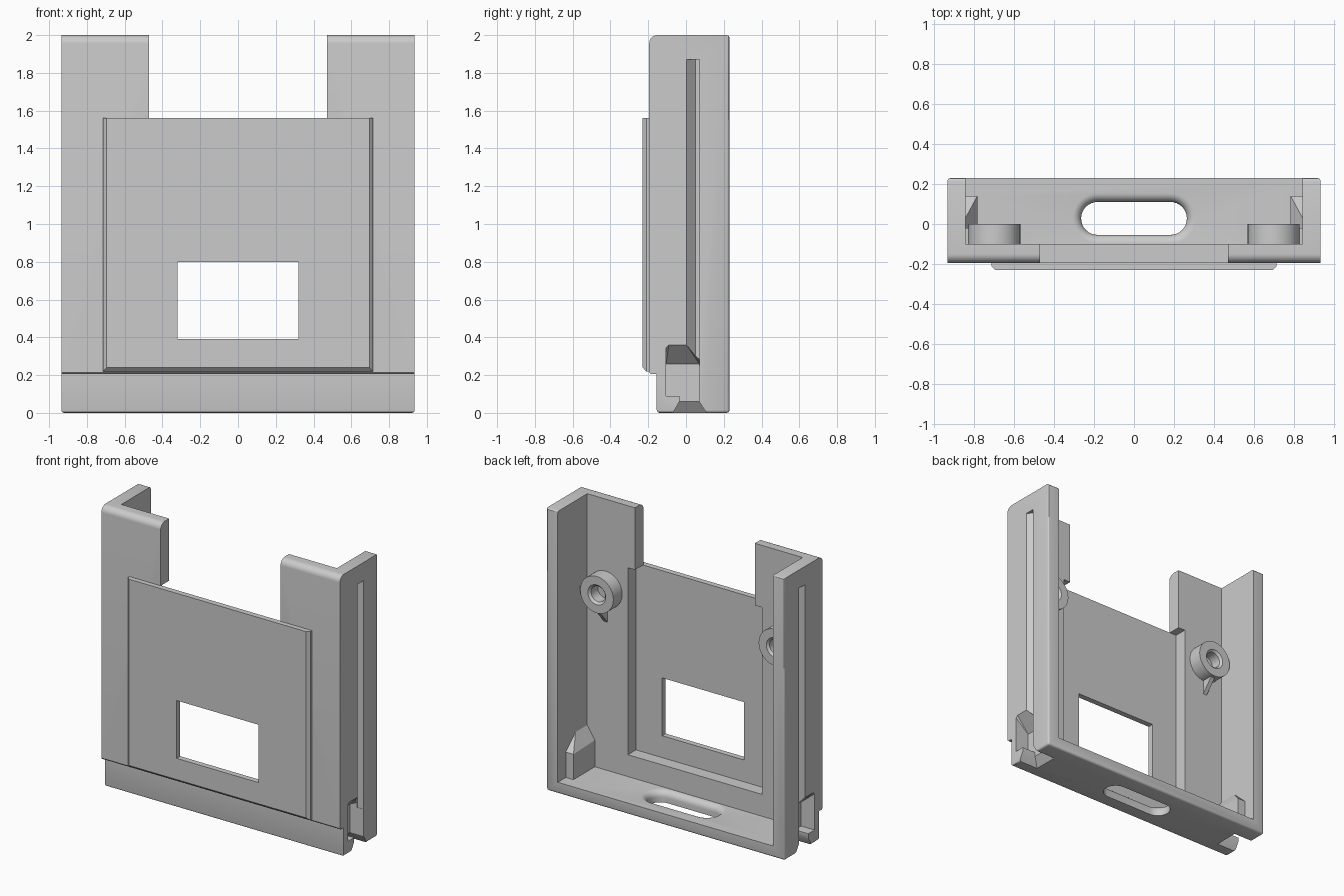
import bpy, bmesh, math
from math import sin, cos, pi

cube = bpy.data.objects.get("Cube")
if cube:
    bpy.data.objects.remove(cube, do_unlink=True)

grey = bpy.data.materials.new("plain grey")
grey.use_nodes = True
colour = (0.6, 0.6, 0.6, 1)
grey.diffuse_color = colour
grey.node_tree.nodes["Principled BSDF"].inputs["Base Color"].default_value = colour


def finish(name, bm):
    bmesh.ops.recalc_face_normals(bm, faces=bm.faces[:])
    mesh = bpy.data.meshes.new(name)
    bm.to_mesh(mesh)
    bm.free()
    mesh.materials.append(grey)
    ob = bpy.data.objects.new(name, mesh)
    bpy.context.collection.objects.link(ob)
    return ob


def hull(name, points, side=1):
    """Convex solid around a few points, optionally mirrored in x."""
    bm = bmesh.new()
    for x, y, z in points:
        bm.verts.new((x * side, y, z))
    res = bmesh.ops.convex_hull(bm, input=bm.verts[:])
    loose = [v for v in bm.verts if not v.link_faces]
    bmesh.ops.delete(bm, geom=loose, context="VERTS")
    bmesh.ops.dissolve_limit(bm, angle_limit=0.005, verts=bm.verts[:], edges=bm.edges[:])
    return finish(name, bm)


def block(name, xs, ys, zs, side=1):
    return hull(name, [(x, y, z) for x in xs for y in ys for z in zs], side)


def loft(name, rings):
    """Closed skin through rings of equal length, capped at both ends."""
    bm = bmesh.new()
    loops = [[bm.verts.new(p) for p in ring] for ring in rings]
    n = len(loops[0])
    for a, b in zip(loops, loops[1:]):
        for i in range(n):
            j = (i + 1) % n
            bm.faces.new((a[i], a[j], b[j], b[i]))
    bm.faces.new(loops[0])
    bm.faces.new(loops[-1])
    return finish(name, bm)


def combine(ob, tool, operation="DIFFERENCE"):
    mod = ob.modifiers.new("cut", "BOOLEAN")
    mod.operation = operation
    mod.solver = "EXACT"
    mod.object = tool
    bpy.ops.object.select_all(action="DESELECT")
    bpy.context.view_layer.objects.active = ob
    ob.select_set(True)
    bpy.ops.object.modifier_apply(modifier=mod.name)
    bpy.data.objects.remove(tool, do_unlink=True)


def smooth(ob):
    bpy.ops.object.select_all(action="DESELECT")
    bpy.context.view_layer.objects.active = ob
    ob.select_set(True)
    bpy.ops.object.shade_smooth_by_angle(angle=math.radians(30))


W, BACK, FRONT, INNER = 0.935, 0.23, -0.195, 0.845

# Holder body: side profile with a rounded top front edge and a stepped foot
profile = [(-0.155, 0), (BACK, 0), (BACK, 2)]
for i in range(9):
    a = pi / 2 + i * pi / 16
    profile.append((FRONT + 0.045 + 0.045 * cos(a), 1.955 + 0.045 * sin(a)))
profile += [(FRONT, 0.215), (FRONT + 0.01, 0.205), (-0.155, 0.205)]
body = loft("holder_body", [[(x, y, z) for y, z in profile] for x in (-W, W)])

# Soft edges around the base and the rear uprights
bm = bmesh.new()
bm.from_mesh(body.data)


def is_soft(edge):
    base = all(v.co.z < 0.001 for v in edge.verts)
    rear = all(v.co.y > BACK - 0.001 and abs(v.co.x) > W - 0.001 for v in edge.verts)
    return base or rear


bmesh.ops.bevel(bm, geom=[e for e in bm.edges if is_soft(e)], offset=0.015,
                segments=3, profile=0.5, affect="EDGES")
bm.to_mesh(body.data)
bm.free()

# Open cavity, gap between the towers, and recess behind the panel
combine(body, block("cavity", (-INNER, INNER), (-0.1, 0.5), (0.08, 2.5)))
combine(body, block("tower_gap", (-0.47, 0.47), (-0.5, 0.5), (1.5, 2.5)))
combine(body, block("recess", (-0.525, 0.525), (-0.5, 0.05), (0.235, 1.56)))


# Funnel-edged slot in the floor
def stadium(grow, z, n=16):
    ring = []
    for sign in (1, -1):
        for i in range(n + 1):
            a = -pi / 2 + pi * i / n
            r = 0.0825 + grow
            ring.append((sign * (0.1825 + r * cos(a)), 0.028 + sign * r * sin(a), z))
    return ring


rings = [stadium(0, -0.05)]
for i in range(7):
    a = i * pi / 12
    rings.append(stadium(0.045 * (1 - cos(a)), 0.035 + 0.0452 * sin(a)))
rings.append(stadium(0.045, 0.15))
combine(body, loft("floor_slot", rings))

for s in (1, -1):
    # Inner housing around each side pocket
    housing = [(0.87, 0.14, 0.26), (0.785, 0.14, 0.26), (0.845, 0.03, 0.36),
               (0.87, 0.03, 0.36), (0.845, -0.12, 0.36), (0.87, -0.12, 0.36),
               (0.785, -0.12, 0.27)]
    housing += [(x, y, 0.05) for x in (0.785, 0.87) for y in (-0.12, 0.14)]
    combine(body, hull("housing", housing, s), "UNION")

    # Slanted groove running up the outer wall
    section = [(0.95, -0.013), (0.885, 0.05), (0.885, 0.072), (0.95, 0.072)]
    combine(body, hull("groove", [(x, y, z) for x, y in section for z in (0.25, 1.87)], s))

    # Pocket with sloping roof, throat and flared mouth
    pocket = [(0.94, -0.105, 0.35), (0.94, -0.09, 0.365), (0.94, 0, 0.365), (0.94, 0.07, 0.31)]
    pocket += [(0.83, y, z) for y in (-0.105, 0.07) for z in (0.09, 0.26)]
    pocket += [(0.94, y, 0.09) for y in (-0.105, 0.07)]
    combine(body, hull("pocket", pocket, s))
    combine(body, block("throat", (0.83, 0.95), (-0.035, 0.07), (0.04, 0.12), s))
    mouth = [(x, y, 0.06) for x in (0.83, 0.95) for y in (-0.035, 0.07)]
    mouth += [(x, y, -0.01) for x in (0.775, 0.95) for y in (-0.075, 0.115)]
    combine(body, hull("mouth", mouth, s))
smooth(body)

# Raised front panel with chamfered sides and bottom, and a window
outline = [(-0.19, 0.715, 0.22), (-0.21, 0.715, 0.22), (-0.23, 0.695, 0.24)]
panel = hull("front_panel", [(s * x, y, z) for y, x, low in outline
                             for z in (low, 1.56) for s in (1, -1)])
combine(panel, block("window", (-0.32, 0.32), (-0.5, 0.5), (0.39, 0.80)))

# Screw bosses with a blind chamfered hole and two support ribs
boss_profile = [(0.13, -0.12), (0.13, 0), (0.07, 0), (0.055, -0.015), (0.055, -0.09)]
for s, label in ((1, "left"), (-1, "right")):
    cx, cz = 0.70 * s, 1.36
    boss = loft(label + "_boss", [
        [(cx + r * cos(2 * pi * i / 48), y, cz + r * sin(2 * pi * i / 48)) for i in range(48)]
        for r, y in boss_profile])
    smooth(boss)
    hull(label + "_lower_rib", [(x, y, z) for x in (0.685, 0.715) for y, z in
                                ((-0.11, 1.12), (-0.11, 1.25), (-0.02, 1.25), (-0.02, 1.225))], s)
    block(label + "_side_rib", (0.81, 0.85), (-0.11, -0.02), (1.345, 1.375), s)
